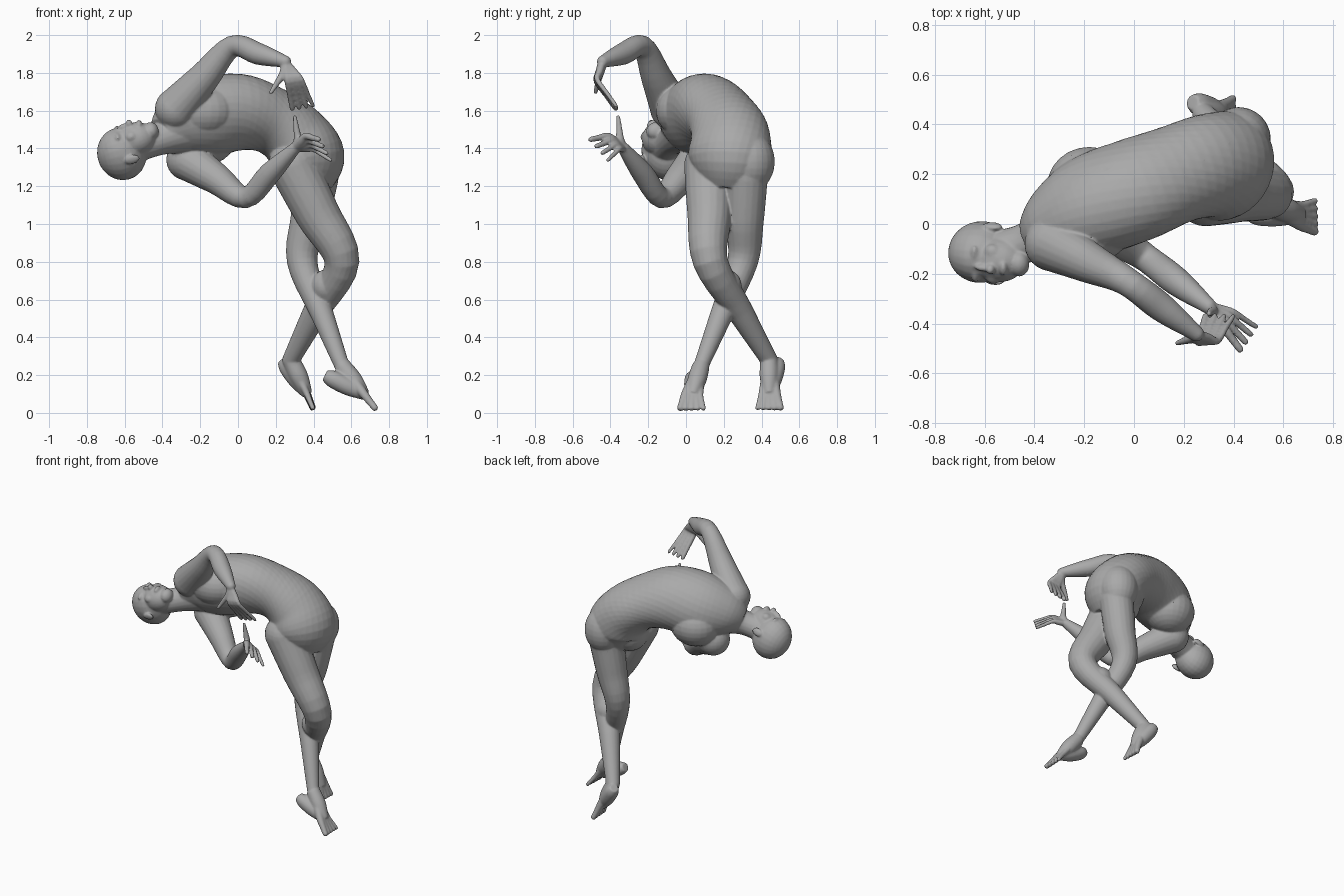
import bpy, bmesh, math
from mathutils import Vector, Matrix

cube = bpy.data.objects.get("Cube")
if cube:
    bpy.data.objects.remove(cube)

clay = bpy.data.materials.new("grey clay")
clay.use_nodes = True
grey = (.4, .4, .4, 1)
clay.diffuse_color = grey
clay.node_tree.nodes["Principled BSDF"].inputs["Base Color"].default_value = grey

# Every piece goes into one skin
body = bmesh.new()


def smooth_samples(values, steps):
    """Catmull-Rom samples through a list of numbers or vectors."""
    padded = [values[0], *values, values[-1]]
    samples = []
    for before, start, end, after in zip(padded, padded[1:], padded[2:], padded[3:]):
        for step in range(steps):
            t = step / steps
            leave, arrive = (end - before) / 2, (after - start) / 2
            ease = t * t * (3 - 2 * t)
            samples.append(start * (1 - ease) + end * ease
                           + leave * (t * (1 - t) ** 2) - arrive * (t * t * (1 - t)))
    return samples + [values[-1]]


def tube(path, radii, side=(0, 1, 0), side_end=None, flat=1, steps=5, sides=20):
    """Loft of ellipses along a path; side gives the direction of the wide axis."""
    centres = smooth_samples([Vector(point) for point in path], steps)
    widths = smooth_samples(radii, steps)
    first, last = Vector(side), Vector(side_end or side)
    final = len(centres) - 1
    rings = []
    for i, (centre, width) in enumerate(zip(centres, widths)):
        along = (centres[min(i + 1, final)] - centres[max(i - 1, 0)]).normalized()
        wide = first.lerp(last, i / final)
        wide = (wide - along * wide.dot(along)).normalized()
        deep = along.cross(wide) * flat
        ring = []
        for k in range(sides):
            angle = math.tau * k / sides
            ring.append(body.verts.new(centre + (wide * math.cos(angle) + deep * math.sin(angle)) * width))
        rings.append(ring)
    for ring, following in zip(rings, rings[1:]):
        for k in range(sides):
            j = (k + 1) % sides
            body.faces.new((ring[k], ring[j], following[j], following[k]))
    body.faces.new(rings[0][::-1])
    body.faces.new(rings[-1])


def ball(centre, size, turn=Matrix()):
    placing = Matrix.Translation(centre) @ turn @ Matrix.Diagonal((*size, 1))
    bmesh.ops.create_uvsphere(body, u_segments=24, v_segments=14, radius=1, matrix=placing)


def limb(joints, radii, bulk=1):
    """Two bones through three joints, with a point in the middle of each bone and round ends."""
    start, bend, end = (Vector(joint) for joint in joints)
    path = [start, start.lerp(bend, .5), bend, bend.lerp(end, .5), end]
    sizes = [radius * bulk for radius in radii]
    tube(path, sizes)
    ball(start, [sizes[0]] * 3)
    ball(end, [sizes[-1]] * 3)


def fan(root, knuckle, tip, spread, count, thickness):
    """Fingers or toes with their bones, spreading from one root; the last is the smallest."""
    root, knuckle, tip, spread = (Vector(v) for v in (root, knuckle, tip, spread))
    for i in range(count):
        place = i / (count - 1)
        offset = spread * (2 * place - 1)
        joint, end = knuckle + offset, tip + offset * 1.6
        size = thickness * (1.15 - .3 * place)
        tube([root, root.lerp(joint, .6), joint, joint.lerp(end, .5), joint.lerp(end, .9), end],
             [size * grow for grow in (1.5, 1.5, 1.2, 1, .9, .6)], steps=3, sides=10)


# Torso, arched backwards and twisted from the hips to the shoulders
hip_line, shoulder_line = (.5, .9, 0), (0, .5, -.85)
spine = [(.37, .22, 1.2), (.37, .23, 1.34), (.3, .235, 1.46), (.17, .2, 1.55),
         (0, .135, 1.59), (-.18, .07, 1.56), (-.32, 0, 1.52), (-.4, -.05, 1.47)]
tube(spine, [.14, .22, .21, .2, .22, .22, .17, .1], hip_line, shoulder_line, flat=.88, sides=32)

# Buttocks, shoulder blade and chest muscle
ball((.42, .34, 1.33), (.13, .13, .16))
ball((.3, .22, 1.3), (.13, .13, .13))
ball((-.18, .15, 1.46), (.17, .16, .15))
ball((-.19, -.02, 1.6), (.18, .14, .14))

# Neck
tube([(-.3, 0, 1.49), (-.42, -.07, 1.445), (-.54, -.11, 1.41)], [.12, .082, .085])

# Head: local x runs across the ears, y out of the face, z to the crown
crown = Vector((-.92, .08, -.25)).normalized()
forward = Vector((0, -.4, .9))
forward = (forward - crown * forward.dot(crown)).normalized()
head_turn = Matrix((forward.cross(crown), forward, crown)).transposed().to_4x4()
head_place = Matrix.Translation((-.6, -.12, 1.39)) @ head_turn


def on_head(place, size):
    ball(head_place @ Vector(place), size, head_turn)


skull, jaw, chin = (.12, .145, .13), (.09, .09, .11), (.05, .045, .04)
lips, nose_tip, nose_bridge = (.03, .02, .016), (.02, .024, .018), (.015, .02, .04)
brow, cheek, ear = (.04, .02, .016), (.035, .03, .035), (.014, .026, .04)
on_head((0, -.015, .02), skull)
on_head((0, .045, -.07), jaw)
on_head((0, .07, -.165), chin)
on_head((0, .125, -.115), lips)
on_head((0, .14, -.065), nose_tip)
on_head((0, .13, -.035), nose_bridge)
for flip in (-1, 1):
    on_head((flip * .04, .105, .01), brow)
    on_head((flip * .05, .09, -.06), cheek)
    on_head((flip * .12, -.01, -.035), ear)

# Arms: the right one raised, the left one lowered
right_wrist, left_wrist = Vector((.25, -.44, 1.86)), Vector((.3, -.33, 1.4))
arm_radii = [.11, .083, .058, .058, .032]
limb([(-.33, -.08, 1.61), (-.03, -.23, 1.94), right_wrist], arm_radii)
limb([(-.27, .07, 1.34), (.04, -.13, 1.14), left_wrist], arm_radii)

# Legs, crossing below the knees, and the bent right calf
right_ankle, left_ankle = Vector((.28, .44, .28)), Vector((.55, .08, .25))
leg_radii = [.13, .118, .093, .07, .046]
limb([(.29, .12, 1.31), (.55, .13, .8), right_ankle], leg_radii)
limb([(.42, .32, 1.25), (.34, .3, .8), left_ankle], leg_radii, bulk=.87)
ball((.47, .21, .67), (.085, .085, .09))


# Feet: a sole from heel to ball, with the toes fanned from the ankle
def foot(ankle, heel, sole, toe, spread):
    heel, sole = Vector(heel), Vector(sole)
    tube([heel, heel.lerp(sole, .2), heel.lerp(sole, .6), sole], [.03, .046, .046, .028])
    tube([ankle, ankle.lerp(sole, .5), sole], [.046, .05, .03])
    fan(ankle, sole, toe, spread, count=5, thickness=.017)


foot(right_ankle, (.235, .49, .28), (.365, .44, .1), (.4, .44, .016), (0, -.04, 0))
foot(left_ankle, (.46, .04, .2), (.67, .035, .095), (.733, .03, .016), (0, .04, 0))


# Hands: four fingers fanned from the wrist, and a thumb
def hand(wrist, knuckle, tip, spread, thumb):
    fan(wrist, knuckle, tip, spread, count=4, thickness=.0145)
    thumb = Vector(thumb)
    base = wrist.lerp(thumb, .3).lerp(Vector(knuckle), .2)
    tube([wrist, base, base.lerp(thumb, .5), thumb], [.024, .022, .016, .01], steps=3, sides=10)


hand(right_wrist, (.3, -.47, 1.76), (.345, -.365, 1.61), (.035, 0, .005), (.17, -.48, 1.69))
hand(left_wrist, (.38, -.385, 1.43), (.465, -.465, 1.39), (.02, .03, -.035), (.3, -.36, 1.575))

# Fuse the pieces, relax the skin and leave broad facets
bmesh.ops.recalc_face_normals(body, faces=body.faces)
mesh = bpy.data.meshes.new("body")
body.to_mesh(mesh)
body.free()
mesh.materials.append(clay)
figure = bpy.data.objects.new("body", mesh)
bpy.context.collection.objects.link(figure)
fuse = figure.modifiers.new("fuse", 'REMESH')
fuse.mode = 'VOXEL'
fuse.voxel_size = .006
fuse.use_smooth_shade = True
relax = figure.modifiers.new("relax", 'SMOOTH')
relax.iterations = 6
facet = figure.modifiers.new("facet", 'DECIMATE')
facet.ratio = .3
